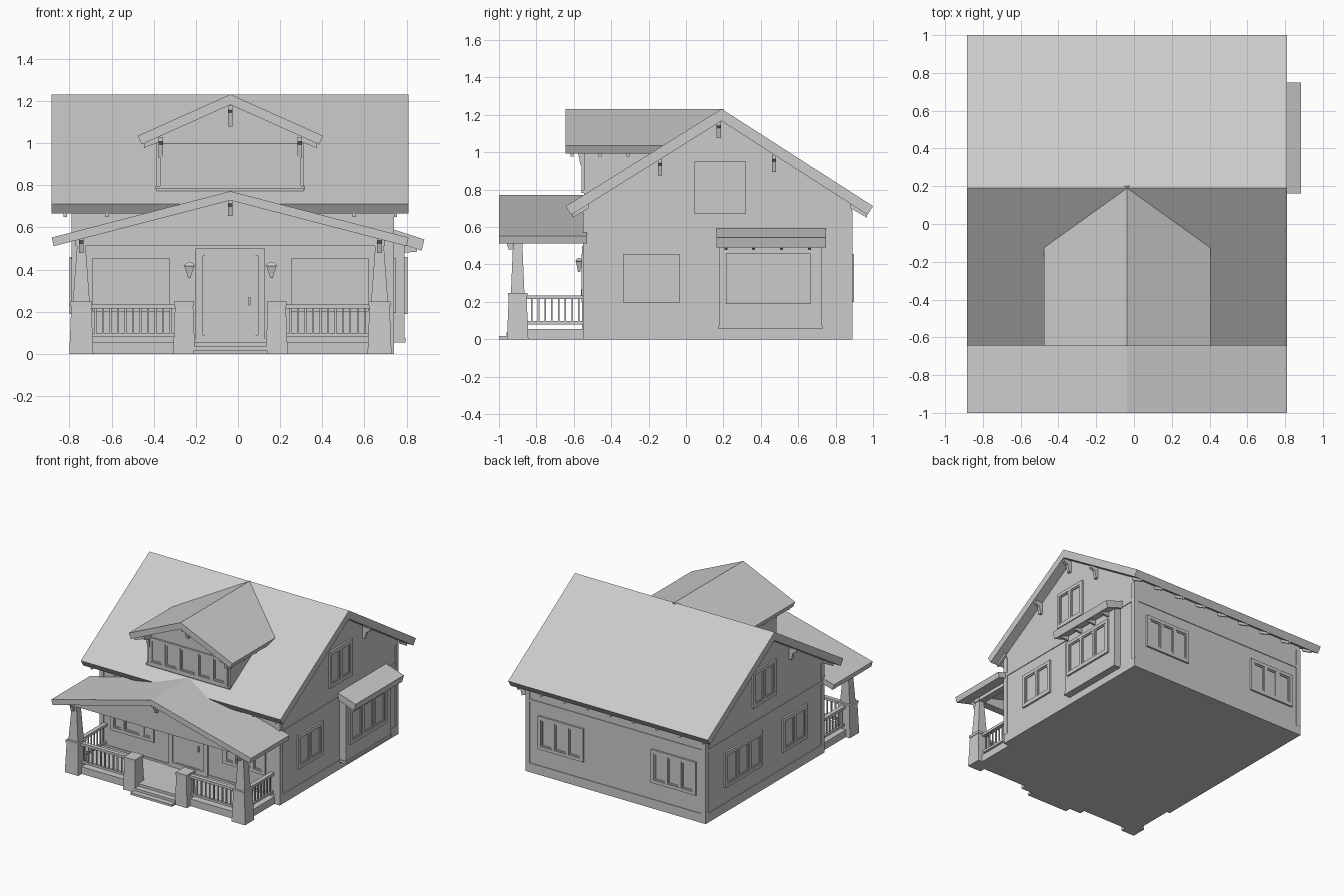
import bpy, bmesh, math

if "Cube" in bpy.data.objects:
    bpy.data.objects.remove(bpy.data.objects["Cube"])

CX = -0.036                        # symmetry line of the house
WL, WR, WF, WB = -0.785, 0.735, -0.545, 0.885   # wall planes


def finish(name, bm):
    bmesh.ops.recalc_face_normals(bm, faces=bm.faces)
    me = bpy.data.meshes.new(name)
    bm.to_mesh(me)
    bm.free()
    ob = bpy.data.objects.new(name, me)
    bpy.context.collection.objects.link(ob)
    return ob


def loft(bm, rings):
    rs = [[bm.verts.new(p) for p in r] for r in rings]
    n = len(rs[0])
    for a, b in zip(rs, rs[1:]):
        for i in range(n):
            bm.faces.new((a[i], a[(i + 1) % n], b[(i + 1) % n], b[i]))
    bm.faces.new(rs[0])
    bm.faces.new(rs[-1])


def boxes(name, items):
    bm = bmesh.new()
    for x0, x1, y0, y1, z0, z1 in items:
        loft(bm, [[(x0, y0, z), (x1, y0, z), (x1, y1, z), (x0, y1, z)] for z in (z0, z1)])
    return finish(name, bm)


def prism(name, pts, axis, spans):
    """Extrude a profile along x (pts are y,z) or y (pts are x,z)."""
    bm = bmesh.new()
    for lo, hi in spans:
        loft(bm, [[(t, a, z) if axis == 'x' else (a, t, z) for a, z in pts] for t in (lo, hi)])
    return finish(name, bm)


def tower(name, cx, cy, levels):
    bm = bmesh.new()
    loft(bm, [[(cx + i * hx, cy + j * hy, z) for i, j in ((-1, -1), (1, -1), (1, 1), (-1, 1))]
              for z, hx, hy in levels])
    return finish(name, bm)


def gable_roof(name, left, apex, right, t, axis, lo, hi):
    al = math.atan2(apex[1] - left[1], apex[0] - left[0])
    ar = math.atan2(apex[1] - right[1], right[0] - apex[0])
    pts = [left, apex, right,
           (right[0] - t * math.sin(ar), right[1] - t * math.cos(ar)),
           (apex[0], apex[1] - t / math.cos(al)),
           (left[0] + t * math.sin(al), left[1] - t * math.cos(al))]
    return prism(name, pts, axis, [(lo, hi)])


FACES = {'front': ('y', WF, -1), 'back': ('y', WB, 1), 'left': ('x', WL, -1),
         'right': ('x', WR, 1), 'bay': ('x', 0.79, 1)}


def on(face, u0, u1, z0, z1, d):
    """Box lying on a wall, sticking out by d."""
    ax, w, s = FACES[face]
    a, b = sorted((w - s * 0.01, w + s * d))
    return (u0, u1, a, b, z0, z1) if ax == 'y' else (a, b, u0, u1, z0, z1)


def frame(face, u0, u1, z0, z1, w, d):
    return [on(face, u0, u0 + w, z0, z1, d), on(face, u1 - w, u1, z0, z1, d),
            on(face, u0 + w, u1 - w, z0, z0 + w, d), on(face, u0 + w, u1 - w, z1 - w, z1, d)]


def window(name, face, u0, u1, z0, z1, panes, border=0.025, gap=0.02):
    out = frame(face, u0, u1, z0, z1, border, 0.014)
    unit = (u1 - u0 - 2 * border - gap * (len(panes) - 1)) / sum(panes)
    u = u0 + border
    for i, p in enumerate(panes):
        e = u + p * unit
        out += frame(face, u, e, z0 + border, z1 - border, 0.01, 0.009)
        out.append(on(face, u, e, z0 + border, z1 - border, 0.002))
        if i < len(panes) - 1:
            out.append(on(face, e, e + gap, z0 + border, z1 - border, 0.014))
        u = e + gap
    boxes(name, out)


def bracket(name, axis, w, s, u, z, depth=0.065, h=0.09):
    pts = [(0, 0), (depth, 0), (depth, -0.022), (0.035, -0.035), (0.022, -h), (0, -h)]
    prism(name, [(w + s * (d - 0.003), z + q) for d, q in pts],
          'x' if axis == 'y' else 'y', [(u - 0.011, u + 0.011)])


# Main body and roof
prism("house_walls", [(WF, 0), (WB, 0), (WB, 0.735), (0.19, 1.185), (WF, 0.72)], 'x', [(WL, WR)])
gable_roof("main_roof", (-0.643, 0.712), (0.19, 1.232), (1.0, 0.712), 0.055, 'x', -0.885, 0.81)

# Wall trim bands and corner boards
e = 0.005
boxes("trim_bands", [(WL - e, WR + e, WF - e, WB + e, z0, z1)
                     for z0, z1 in ((0, 0.07), (0.54, 0.56))])
boxes("corner_boards", [(x - 0.018, x + 0.018, y - 0.018, y + 0.018, 0.07, 0.69)
                        for x in (WL + 0.012, WR - 0.012) for y in (WF + 0.012, WB - 0.012)])

# Rafter tails under the main eaves
xs = [-0.82 + i * 0.196 for i in range(9)]
tail = [(0.788, 0.65), (0.788, 0.685), (0.70, 0.74), (0.70, 0.70)]
for nm, c, s in (("front", 0.18, -1), ("back", 0.18, 1)):
    prism(nm + "_rafter_tails", [(c + s * y, z) for y, z in tail], 'x',
          [(x - 0.008, x + 0.008) for x in xs])

# Gable brackets on both sides
for nm, w, s in (("left", WL, -1), ("right", WR, 1)):
    for y, z in ((-0.14, 0.965), (0.175, 1.165), (0.47, 0.985)):
        bracket(nm + "_gable_bracket", 'x', w, s, y, z)

# Windows
for s, nm in ((-1, "left"), (1, "right")):
    a, b = sorted((CX + s * 0.29, CX + s * 0.655))
    window("front_window_" + nm, 'front', a, b, 0.2, 0.455, (1, 1.9, 1))
    window(nm + "_side_window", nm, -0.335, -0.035, 0.195, 0.455, (1, 1))
    window(nm + "_attic_window", nm, 0.045, 0.32, 0.67, 0.95, (1, 1))
window("left_rear_window", 'left', 0.205, 0.66, 0.19, 0.46, (1, 1, 1))
window("back_window_a", 'back', 0.245, 0.63, 0.2, 0.455, (1, 1, 1))
window("back_window_b", 'back', -0.71, -0.33, 0.2, 0.455, (1, 1, 1))

# Bay on the right side
boxes("bay_walls", [(WR - 0.01, 0.79, 0.18, 0.725, 0.055, 0.55)])
boxes("bay_base_trim", [(WR, 0.795, 0.175, 0.73, 0.055, 0.075)])
window("bay_window", 'bay', 0.215, 0.665, 0.19, 0.46, (1, 1, 1))
prism("bay_roof", [(WR - 0.01, 0.595), (0.885, 0.543), (0.872, 0.49), (WR - 0.01, 0.54)],
      'y', [(0.162, 0.748)])
prism("bay_rafter_tails", [(0.785, 0.53), (0.85, 0.505), (0.85, 0.485), (0.785, 0.48)],
      'y', [(y - 0.008, y + 0.008) for y in (0.215, 0.36, 0.51, 0.66)])

# Front door and wall lamps
boxes("door_frame", frame('front', CX - 0.165, CX + 0.165, 0.055, 0.5, 0.035, 0.012))
boxes("door", [on('front', CX - 0.13, CX + 0.13, 0.06, 0.465, 0.004)]
      + frame('front', CX - 0.12, CX + 0.12, 0.075, 0.465, 0.02, 0.008)
      + [on('front', CX + 0.085, CX + 0.095, 0.23, 0.27, 0.016)])
for s in (-1, 1):
    x = CX + s * 0.195
    tower("wall_lamp", x, -0.572, [(0.36, 0.006, 0.006), (0.385, 0.013, 0.01), (0.415, 0.023, 0.017),
                                   (0.418, 0.028, 0.02), (0.435, 0.008, 0.008)])
    boxes("lamp_mount", [(x - 0.01, x + 0.01, -0.565, WF, 0.38, 0.42)])

# Porch floor and steps
boxes("porch_floor", [(CX - 0.73, CX + 0.73, -0.915, WF, 0, 0.055)])
boxes("porch_steps", [(CX - 0.175, CX + 0.175, y, -0.9, z0, z1)
                      for y, z0, z1 in ((-1.0, 0, 0.017), (-0.96, 0.017, 0.036))])

# Porch roof, gable panel and beams
gable_roof("porch_roof", (-0.885, 0.552), (CX, 0.772), (0.81, 0.552), 0.042, 'y', -1.0, -0.53)
prism("porch_gable", [(CX - 0.735, 0.512), (CX + 0.735, 0.512), (CX + 0.735, 0.56),
                      (CX, 0.74), (CX - 0.735, 0.56)], 'y', [(-0.93, -0.87)])
boxes("porch_side_beams", [(CX + s * 0.708 - 0.025, CX + s * 0.708 + 0.025, -0.9, WF, 0.512, 0.56)
                           for s in (-1, 1)])
for dx, z in ((-0.708, 0.56), (0, 0.735), (0.708, 0.56)):
    bracket("porch_bracket", 'y', -0.93, -1, CX + dx, z, 0.06, 0.08)

# Porch columns, piers and railings
rails, balusters = [], []
for s in (-1, 1):
    for nm, off, h in (("corner", 0.708, 0.05), ("step", 0.22, 0.045)):
        x = CX + s * off
        tower(nm + "_pier", x, -0.9, [(0, h + 0.007, 0.057), (0.228, h - 0.002, 0.048)])
        tower(nm + "_pier_cap", x, -0.9, [(0.228, h + 0.002, 0.053), (0.248, h + 0.002, 0.053)])
    cx = CX + s * 0.708
    tower("porch_column", cx, -0.9, [(0.248, 0.04, 0.036), (0.53, 0.019, 0.024)])
    a, b = sorted((CX + s * 0.255, CX + s * 0.67))
    for z0, z1, w in ((0.08, 0.097, 0.01), (0.215, 0.235, 0.016)):
        rails += [(a, b, -0.9 - w, -0.9 + w, z0, z1), (cx - w, cx + w, -0.86, WF, z0, z1)]
    r = 0.0045
    for i in range(11):
        x = a + 0.03 + i * (b - a - 0.06) / 10
        balusters.append((x - r, x + r, -0.9 - r, -0.9 + r, 0.09, 0.22))
    for i in range(8):
        y = -0.825 + i * 0.036
        balusters.append((cx - r, cx + r, y - r, y + r, 0.09, 0.22))
boxes("porch_rails", rails)
boxes("porch_balusters", balusters)

# Dormer
prism("dormer_walls", [(CX - 0.35, 0.75), (CX + 0.35, 0.75), (CX + 0.35, 1.035),
                       (CX, 1.195), (CX - 0.35, 1.035)], 'y', [(WF, 0.15)])
gable_roof("dormer_roof", (CX - 0.44, 1.035), (CX, 1.232), (CX + 0.44, 1.035), 0.045, 'y', -0.645, 0.2)
boxes("dormer_sill", [(CX - 0.355, CX + 0.355, WF - 0.014, WF + 0.01, 0.783, 0.797)])
window("dormer_windows", 'front', CX - 0.335, CX + 0.335, 0.797, 1.0, (1, 1, 1.3, 1, 1), 0.018, 0.028)
for dx, z in ((-0.33, 1.03), (0, 1.18), (0.33, 1.03)):
    bracket("dormer_bracket", 'y', WF, -1, CX + dx, z, 0.085, 0.1)
for s in (-1, 1):
    prism("dormer_rafter_tails", [(CX + s * d, z) for d, z in
                                  ((0.34, 1.035), (0.41, 1.0), (0.41, 0.978), (0.34, 1.005))],
          'y', [(y - 0.008, y + 0.008) for y in (-0.61, -0.46, -0.31, -0.17)])
